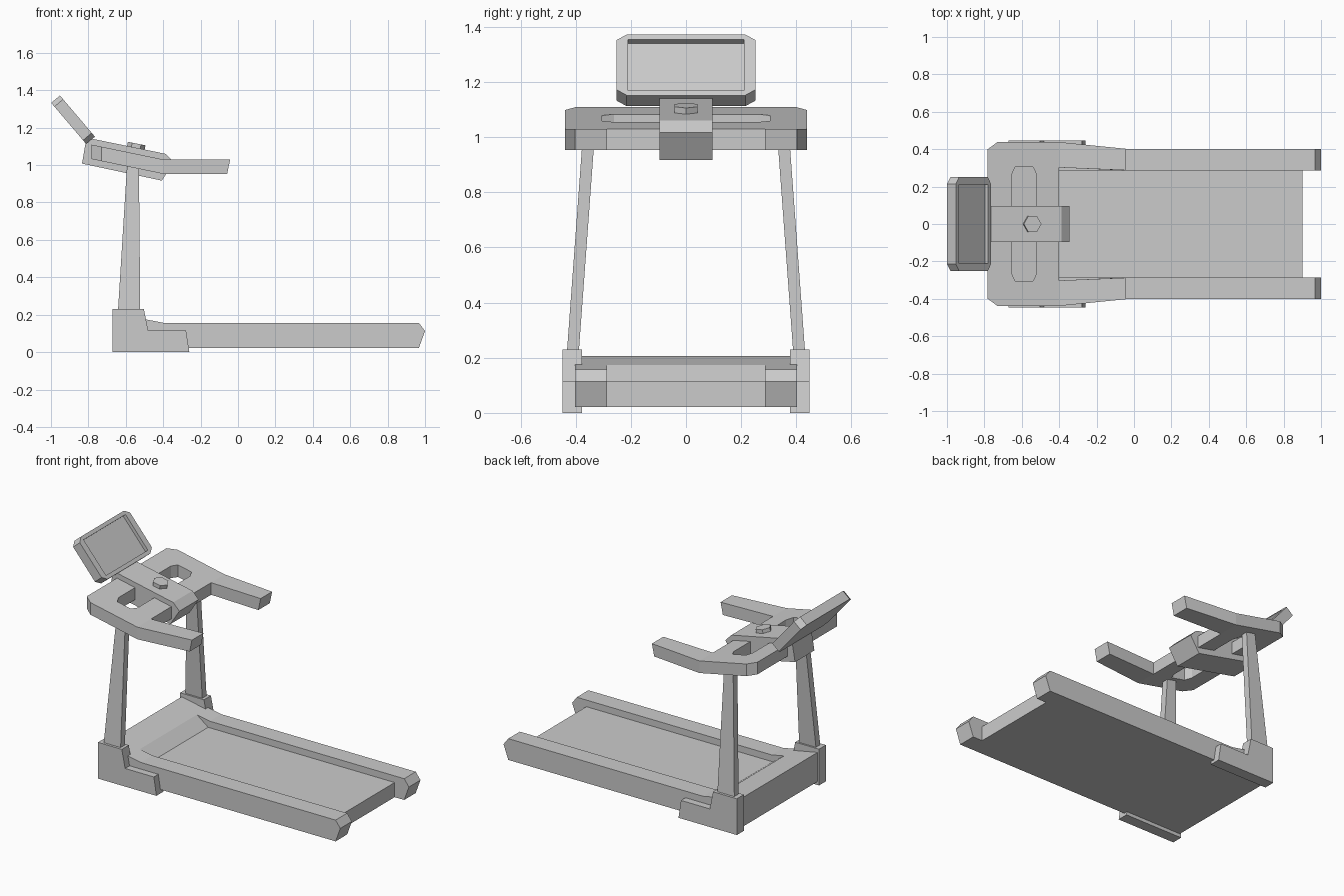
import bpy, bmesh, math
from mathutils import Vector

if "Cube" in bpy.data.objects:
    bpy.data.objects.remove(bpy.data.objects["Cube"])


def finish(name, bm):
    bmesh.ops.recalc_face_normals(bm, faces=bm.faces)
    me = bpy.data.meshes.new(name)
    bm.to_mesh(me)
    bm.free()
    ob = bpy.data.objects.new(name, me)
    bpy.context.collection.objects.link(ob)
    return ob


def prism(name, pts, vec):
    """Flat outline swept along a vector."""
    bm = bmesh.new()
    low = [bm.verts.new(p) for p in pts]
    top = [bm.verts.new(Vector(p) + Vector(vec)) for p in pts]
    n = len(pts)
    bm.faces.new(low)
    bm.faces.new(top)
    for i in range(n):
        j = (i + 1) % n
        bm.faces.new((low[i], low[j], top[j], top[i]))
    return finish(name, bm)


def side_prism(name, profile, y0, y1):
    """Profile in x, z swept across y."""
    return prism(name, [(x, y0, z) for x, z in profile], (0, y1 - y0, 0))


def cut(ob, cutter):
    mod = ob.modifiers.new("cut", 'BOOLEAN')
    mod.operation = 'DIFFERENCE'
    mod.solver = 'EXACT'
    mod.object = cutter
    cutter.hide_render = True
    bpy.context.view_layer.update()
    dg = bpy.context.evaluated_depsgraph_get()
    me = bpy.data.meshes.new_from_object(ob.evaluated_get(dg))
    ob.modifiers.clear()
    ob.data = me
    bpy.data.objects.remove(cutter)


# Running deck: rail profile with the belt well cut out
deck = side_prism("running_deck", [(-.66, .022), (-.66, .207), (-.4, .157), (.967, .157),
                                   (1, .113), (.967, .022)], -.402, .402)
cut(deck, side_prism("belt_cutter", [(-.57, .235), (-.41, .115), (.9, .115), (.9, -.1),
                                     (1.1, -.1), (1.1, .235)], -.286, .286))

# Feet and uprights on both sides
foot = [(-.67, 0), (-.67, .23), (-.503, .23), (-.48, .115), (-.278, .115), (-.26, 0)]
for s, side in ((-1, "right"), (1, "left")):
    side_prism("foot_" + side, foot, s * .377, s * .447)
    post = prism("upright_" + side,
                 [(-.646, s * .394, .15), (-.522, s * .394, .15),
                  (-.522, s * .437, .15), (-.646, s * .437, .15)], (0, 0, .87))
    for v in post.data.vertices:
        if v.co.z > .5:
            v.co.x = -.592 if v.co.x < -.58 else -.53
            v.co.y -= s * .064

# Console tray with bent-down handles
bm = bmesh.new()
half = [(-.782, .4), (-.73, .438), (-.4, .438), (-.4, .302), (-.05, .287), (-.05, .402)]
P = [bm.verts.new((x, y, .953)) for x, y in half]
N = [bm.verts.new((x, -y, .953)) for x, y in half]
bm.faces.new(P[:4] + N[3::-1])
for h in (P, N):
    bm.faces.new(h[2:])
bmesh.ops.recalc_face_normals(bm, faces=bm.faces)
ext = bmesh.ops.extrude_face_region(bm, geom=bm.faces[:])
for v in ext["geom"]:
    if isinstance(v, bmesh.types.BMVert):
        v.co.z += .077
        if v.co.x > -.1:
            v.co.x += .008
for v in bm.verts:
    v.co.z += max(0, -.4 - v.co.x) * .207
    if v.co.z < .96 and v.co.x > -.1:
        v.co.x -= .008
tray = finish("console_tray", bm)
hole = [(-.655, .262), (-.635, .305), (-.54, .305), (-.52, .262)]
hole += [(x, -y) for x, y in reversed(hole)]
cut(tray, prism("hole_cutter", [(x, y, .8) for x, y in hole], (0, 0, .5)))

# Centre console block
side_prism("console_block", [(-.834, 1.008), (-.81, 1.147), (-.387, 1.06), (-.344, 1.016),
                             (-.407, .917)], -.097, .097)

# Hexagonal knob, square to the tilted console
axis = Vector((.2, 0, .98)).normalized()
ux, uy = Vector((axis.z, 0, -axis.x)), Vector((0, 1, 0))
c = Vector((-.551, 0, 1.07))
prism("knob", [c + ux * .048 * math.cos(i * math.pi / 3) + uy * .048 * math.sin(i * math.pi / 3)
               for i in range(6)], axis * .046)

# Display: chamfered slab with a recessed screen
up, nrm, mid = Vector((-.648, 0, .762)), Vector((.762, 0, .648)), Vector((-.8585, 0, 1.262))


def on_screen(pts, off):
    return [mid + up * a + uy * y + nrm * off for y, a in pts]


octo = [(.252, -.118), (.252, .118), (.215, .1445), (-.215, .1445),
        (-.252, .118), (-.252, -.118), (-.215, -.1445), (.215, -.1445)]
display = prism("display", on_screen(octo, -.061), nrm * .061)
rect = [(.21, -.121), (.21, .121), (-.21, .121), (-.21, -.121)]
cut(display, prism("screen_cutter", on_screen(rect, -.022), nrm * .1))
